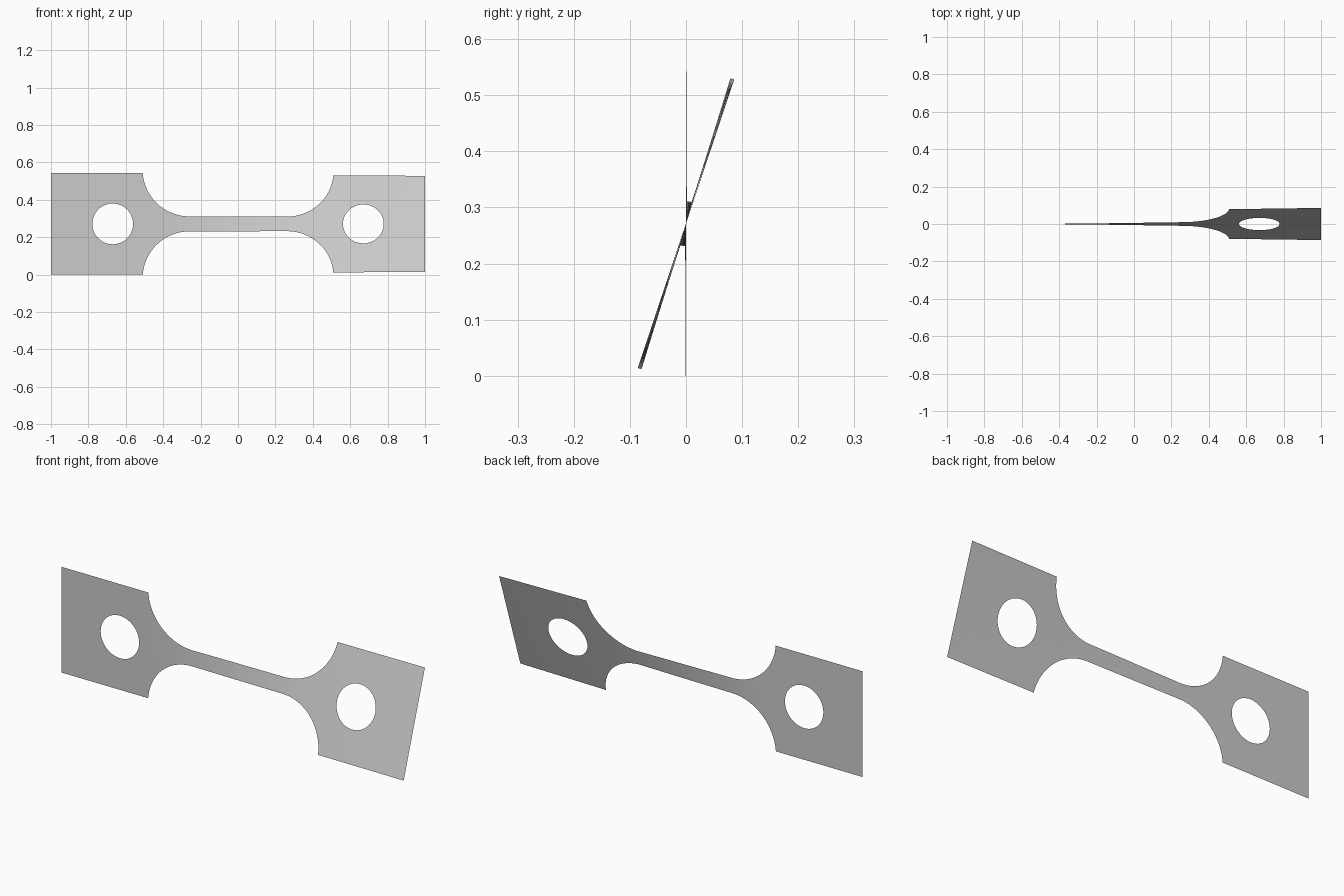
import bpy
import bmesh
import math
from mathutils import Vector, Matrix

cube = bpy.data.objects.get("Cube")
if cube:
    bpy.data.objects.remove(cube, do_unlink=True)

HALF_H = 0.271       # half height of the grips
NECK_H = 0.04        # half height of the neck
FILLET_X, FILLET_R = 0.26, 0.25
HOLE_X, HOLE_R = 0.67, 0.109
TWIST = math.radians(18.5)
TWIST_START = -0.55  # the left grip stays flat up to here

# Quarter-fillet profile from neck to grip shoulder
sweep = math.acos((NECK_H + FILLET_R - HALF_H) / FILLET_R)
fillet = [(FILLET_X + FILLET_R * math.sin(sweep * i / 20),
           NECK_H + FILLET_R - FILLET_R * math.cos(sweep * i / 20)) for i in range(21)]
quarter = fillet + [(1.0, HALF_H)]


def half_height(x):
    x = abs(x)
    if x <= FILLET_X:
        return NECK_H
    if x >= fillet[-1][0]:
        return HALF_H
    return NECK_H + FILLET_R - math.sqrt(FILLET_R ** 2 - (x - FILLET_X) ** 2)


# Twist builds up fastest where the strip is narrow
STEPS = 400
total = [0.0]
for i in range(STEPS):
    x = -1 + 2 * (i + 0.5) / STEPS
    total.append(total[-1] + (1 / half_height(x) if x > TWIST_START else 0))


def twist_at(x):
    t = min(max((x + 1) / 2 * STEPS, 0), STEPS - 0.001)
    i = int(t)
    return TWIST * (total[i] + (total[i + 1] - total[i]) * (t - i)) / total[-1]


def add_loop(bm, points):
    verts = [bm.verts.new((x, 0, z)) for x, z in points]
    return [bm.edges.new((a, b)) for a, b in zip(verts, verts[1:] + verts[:1])]


# Flat outline with two round holes
bm = bmesh.new()
outline = (quarter + [(x, -z) for x, z in reversed(quarter)]
           + [(-x, -z) for x, z in quarter] + [(-x, z) for x, z in reversed(quarter)])
edges = add_loop(bm, outline)
for side in (-1, 1):
    edges += add_loop(bm, [(side * HOLE_X + HOLE_R * math.cos(math.tau * i / 48),
                            HOLE_R * math.sin(math.tau * i / 48)) for i in range(48)])
bmesh.ops.triangle_fill(bm, use_beauty=True, edges=edges, normal=(0, -1, 0))

# Slice across the length so the sheet can twist smoothly
for i in range(1, 50):
    bmesh.ops.bisect_plane(bm, geom=bm.verts[:] + bm.edges[:] + bm.faces[:], dist=1e-5,
                           plane_co=(-1 + i / 25, 0, 0), plane_no=(1, 0, 0))
for face in bm.faces:
    face.normal_update()
    if face.normal.y > 0:
        face.normal_flip()

# Twist about the long axis and stand on the ground
for v in bm.verts:
    v.co = Matrix.Rotation(-twist_at(v.co.x), 3, "X") @ v.co + Vector((0, 0, HALF_H))

mesh = bpy.data.meshes.new("twisted_strip")
bm.to_mesh(mesh)
bm.free()
strip = bpy.data.objects.new("twisted_strip", mesh)
bpy.context.collection.objects.link(strip)
for poly in mesh.polygons:
    poly.use_smooth = True

# Plain grey
grey = bpy.data.materials.new("plain_grey")
grey.use_nodes = True
colour = (0.6, 0.6, 0.6, 1)
grey.diffuse_color = colour
grey.node_tree.nodes["Principled BSDF"].inputs["Base Color"].default_value = colour
mesh.materials.append(grey)
